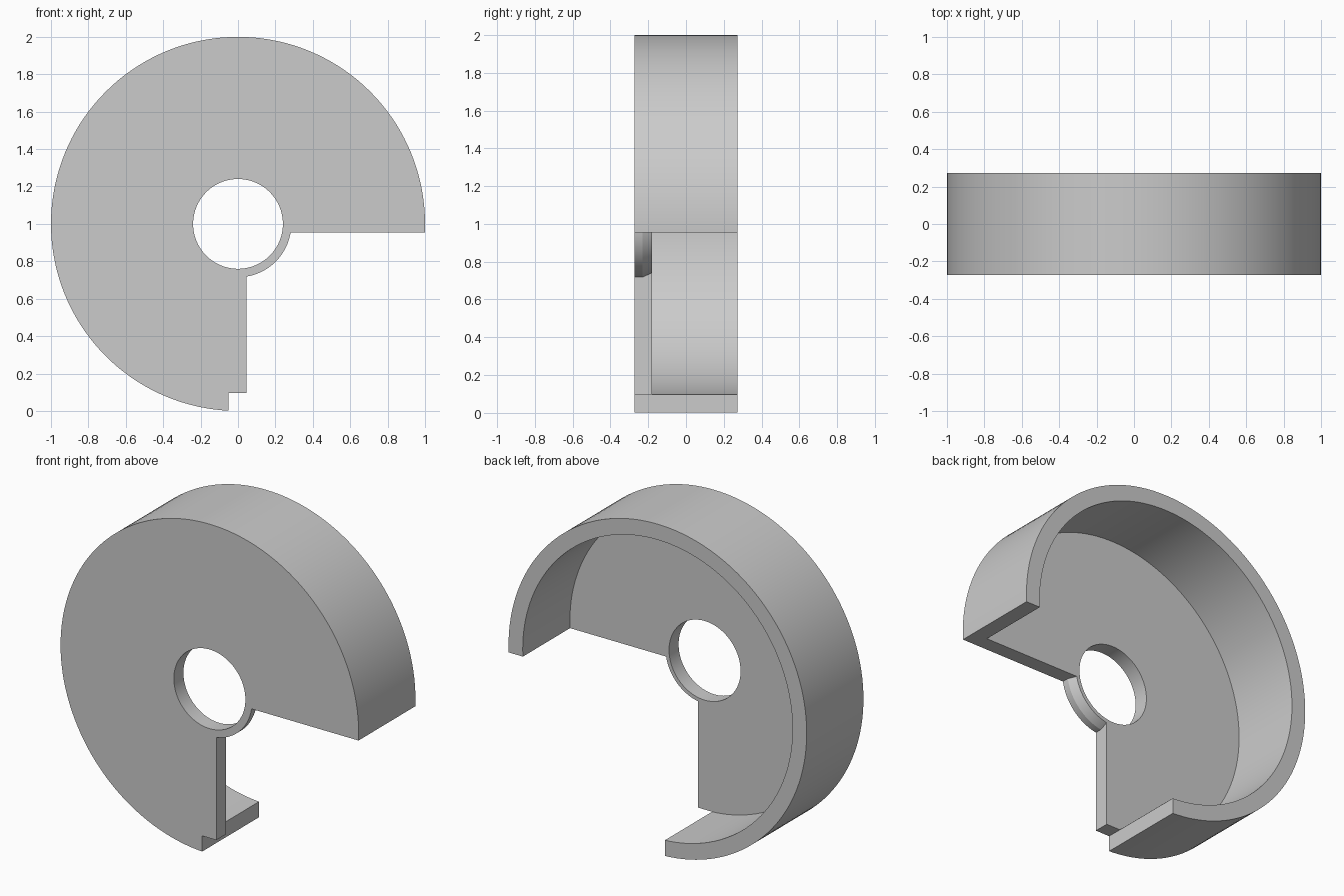
import bpy
import bmesh
import math

cube = bpy.data.objects.get("Cube")
if cube:
    bpy.data.objects.remove(cube, do_unlink=True)

SEGMENTS = 144
FRONT, BACK, FLOOR = -0.272, 0.272, -0.18   # depth along y
CENTRE = 1.0                                # height of the axis

grey = bpy.data.materials.new("plain grey")
grey.use_nodes = True
colour = (0.6, 0.6, 0.6, 1)
grey.diffuse_color = colour
grey.node_tree.nodes["Principled BSDF"].inputs["Base Color"].default_value = colour


def finish(name, bm):
    bmesh.ops.recalc_face_normals(bm, faces=bm.faces)
    mesh = bpy.data.meshes.new(name)
    bm.to_mesh(mesh)
    bm.free()
    mesh.materials.append(grey)
    obj = bpy.data.objects.new(name, mesh)
    bpy.context.collection.objects.link(obj)
    return obj


def turned(name, profile):
    """Solid of revolution about the y axis from (radius, y) pairs."""
    bm = bmesh.new()
    rings = []
    for radius, y in profile:
        angles = [math.tau * i / SEGMENTS for i in range(SEGMENTS)]
        rings.append([bm.verts.new((radius * math.cos(a), y, CENTRE + radius * math.sin(a)))
                      for a in angles])
    for low, high in zip(rings, rings[1:]):
        for i in range(SEGMENTS):
            j = (i + 1) % SEGMENTS
            bm.faces.new((low[i], low[j], high[j], high[i]))
    bm.faces.new(rings[0])
    bm.faces.new(rings[-1])
    return finish(name, bm)


def box(name, x0, x1, z0, z1):
    bm = bmesh.new()
    bmesh.ops.create_cube(bm, size=1)
    for v in bm.verts:
        v.co = (x1 if v.co.x > 0 else x0, v.co.y, z1 if v.co.z > 0 else z0)
    return finish(name, bm)


def cut(target, cutter):
    """Subtract the cutter and discard it."""
    mod = target.modifiers.new("cut", "BOOLEAN")
    mod.operation = "DIFFERENCE"
    mod.solver = "EXACT"
    mod.object = cutter
    bpy.context.view_layer.objects.active = target
    bpy.ops.object.modifier_apply(modifier=mod.name)
    bpy.data.objects.remove(cutter, do_unlink=True)


# Round cover, hollowed from the back to leave a front plate and a rim
cover = turned("drum_cover", [(1, FRONT), (1, BACK)])
cut(cover, turned("pocket", [(0.905, FLOOR), (0.905, 0.5)]))

# Quarter opening that leaves a chamfered collar around the centre hole
opening = box("opening", 0.045, 1.2, -0.2, 0.955)
cut(opening, turned("collar", [(0.285, -0.8), (0.285, -0.23), (0.263, FLOOR), (0.263, 0.8)]))
cut(cover, opening)

# Rim stops short of the plate edge at the bottom
cut(cover, box("rim_step", -0.05, 0.2, -0.2, 0.0965))

# Centre hole
cut(cover, turned("centre_hole", [(0.24, -0.6), (0.24, 0.6)]))

# Smooth curved walls with crisp edges
bpy.ops.object.select_all(action="DESELECT")
cover.select_set(True)
bpy.context.view_layer.objects.active = cover
bpy.ops.object.shade_smooth_by_angle(angle=math.radians(20))
